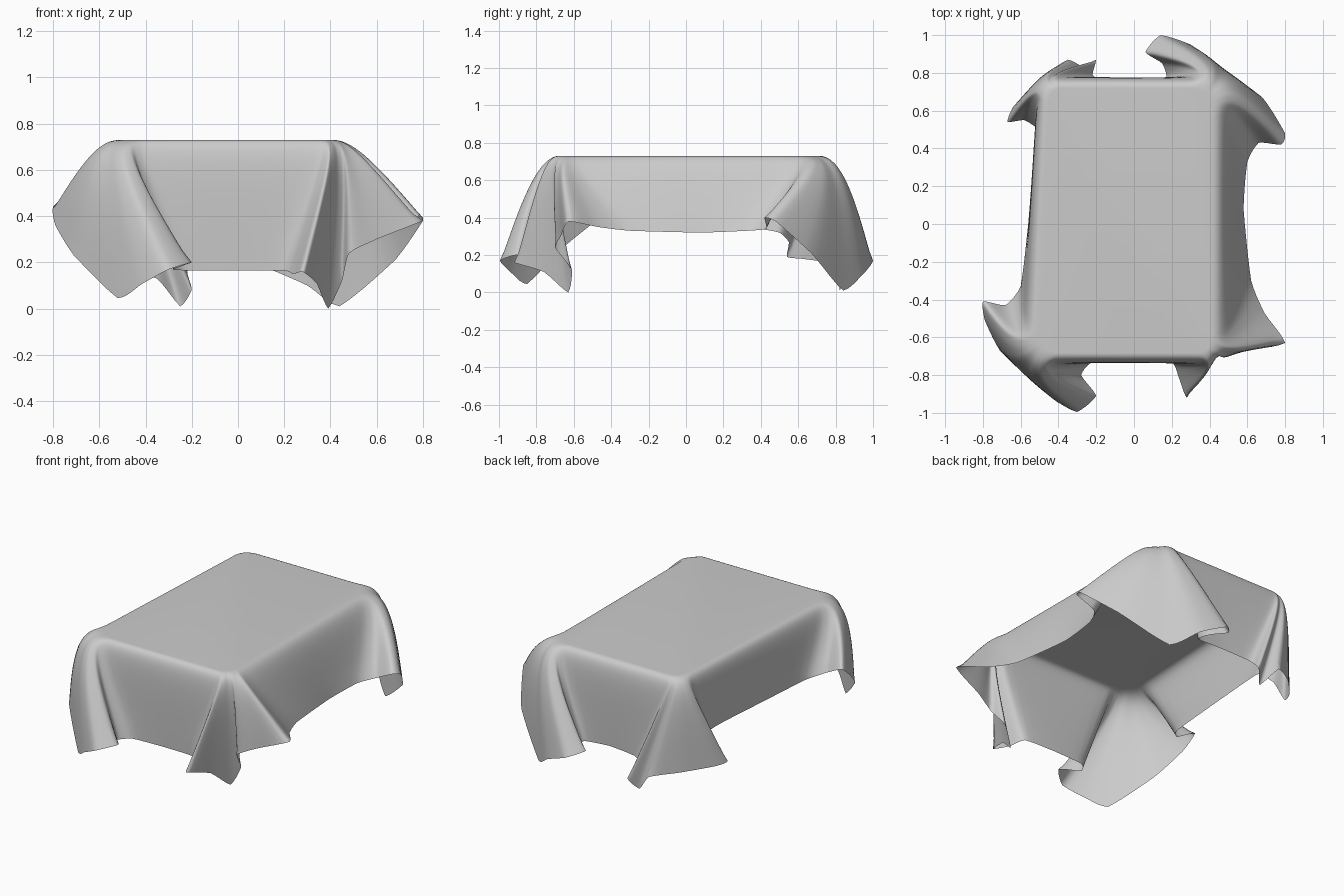
import bpy, bmesh, math
from mathutils import Vector

if "Cube" in bpy.data.objects:
    bpy.data.objects.remove(bpy.data.objects["Cube"])

TOP = 0.73
ROWS, STEPS = 24, 5

# Each corner: tabletop corner, arrival and departure offsets, outward bulge, hem points
front_left = ((-0.58, -0.75), (0, 0.20), (0.14, 0), 0.09, [
    (-0.60, -0.33, .35), (-0.68, -0.43, .38), (-0.80, -0.41, .44), (-0.79, -0.51, .36),
    (-0.71, -0.67, .23), (-0.52, -0.85, .045), (-0.41, -0.94, .11), (-0.30, -0.995, .17),
    (-0.20, -0.91, .20), (-0.28, -0.80, .17), (-0.22, -0.73, .165)])
front_right = ((0.48, -0.75), (-0.09, 0), (0, 0.13), 0.02, [
    (0.20, -0.73, .165), (0.24, -0.82, .15), (0.28, -0.92, .16), (0.34, -0.76, .11),
    (0.39, -0.63, .0), (0.45, -0.61, .12), (0.48, -0.70, .24), (0.60, -0.67, .30),
    (0.80, -0.63, .38), (0.69, -0.47, .35), (0.62, -0.30, .33)])
back_right = ((0.48, 0.79), (0, -0.20), (-0.14, 0), 0.09, [
    (0.60, 0.33, .33), (0.66, 0.43, .34), (0.78, 0.42, .40), (0.80, 0.48, .38),
    (0.68, 0.67, .21), (0.44, 0.84, .01), (0.30, 0.95, .10), (0.14, 1.0, .17),
    (0.06, 0.91, .20), (0.15, 0.85, .18), (0.17, 0.77, .18)])
back_left = ((-0.52, 0.79), (0.10, 0), (0, -0.13), 0.02, [
    (-0.18, 0.77, .18), (-0.22, 0.79, .16), (-0.20, 0.87, .08), (-0.25, 0.82, .01),
    (-0.35, 0.87, .13), (-0.50, 0.77, .16), (-0.64, 0.62, .18), (-0.67, 0.54, .19),
    (-0.58, 0.55, .27), (-0.51, 0.50, .32), (-0.53, 0.38, .34)])
# Hem at the middle of the panel that follows each corner
middles = [(0, -0.72, .165), (0.58, 0.08, .32), (0, 0.76, .19), (-0.56, 0, .34)]


def curve(pts, steps, k):
    """Closed curve through the points: k = 0 straight, k = 1 Catmull-Rom."""
    out, n = [], len(pts)
    for i in range(n):
        a, b, c, d = (pts[(i + j) % n] for j in (-1, 0, 1, 2))
        for s in range(steps):
            t = s / steps
            smooth = 0.5 * (2 * b + (c - a) * t + (2 * a - 5 * b + 4 * c - d) * t * t
                            + (3 * b - a - 3 * c + d) * t ** 3)
            out.append(b.lerp(c, t).lerp(smooth, k))
    return out


# Tabletop edge, hem and bulge, matched point for point around the cloth
edge, hem, bulge = [], [], []
corners = [front_left, front_right, back_right, back_left]
for i, ((cx, cy), d_in, d_out, puff, pts) in enumerate(corners):
    out = Vector((cx, cy, 0)).normalized() * puff
    for k, p in enumerate(pts):
        t = k / (len(pts) - 1)
        u, v = (1 - t) ** 2, t ** 2
        edge.append(Vector((cx + d_in[0] * u + d_out[0] * v,
                            cy + d_in[1] * u + d_out[1] * v, TOP)))
        hem.append(Vector(p))
        bulge.append(out * math.sin(math.pi * t))
    nxt = corners[(i + 1) % 4]
    a = Vector((cx + d_out[0], cy + d_out[1], TOP))
    b = Vector((nxt[0][0] + nxt[1][0], nxt[0][1] + nxt[1][1], TOP))
    edge.append((a + b) / 2)
    hem.append(Vector(middles[i]))
    bulge.append(Vector())
edge = curve(edge, STEPS, 0)
hem = curve(hem, STEPS, 0.45)
bulge = curve(bulge, STEPS, 0.7)

# Cloth: flat top, rounded shoulder and hanging skirt with corner folds
bm = bmesh.new()
rings = []
for r in range(ROWS + 1):
    t = r / ROWS
    ring = []
    for s, h, o in zip(edge, hem, bulge):
        p0 = Vector((s.x * 0.87 - 0.006, s.y * 0.91, TOP))
        p1 = s + o * 0.6
        p2 = s.lerp(h, 0.2) + o
        co = (p0 * (1 - t) ** 3 + p1 * (3 * t * (1 - t) ** 2)
              + p2 * (3 * t * t * (1 - t)) + h * t ** 3)
        co.z = max(co.z, 0)
        ring.append(bm.verts.new(co))
    rings.append(ring)
n = len(edge)
for a, b in zip(rings, rings[1:]):
    for i in range(n):
        j = (i + 1) % n
        bm.faces.new((a[i], b[i], b[j], a[j]))
bm.faces.new(rings[0])

# Soften the skirt a little so folds blend into the panels
inner = [v for ring in rings[2:-1] for v in ring]
for _ in range(3):
    bmesh.ops.smooth_vert(bm, verts=inner, factor=0.5,
                          use_axis_x=True, use_axis_y=True, use_axis_z=True)
bmesh.ops.recalc_face_normals(bm, faces=bm.faces)
for f in bm.faces:
    f.smooth = True
mesh = bpy.data.meshes.new("tablecloth")
bm.to_mesh(mesh)
bm.free()
cloth = bpy.data.objects.new("tablecloth", mesh)
bpy.context.collection.objects.link(cloth)
